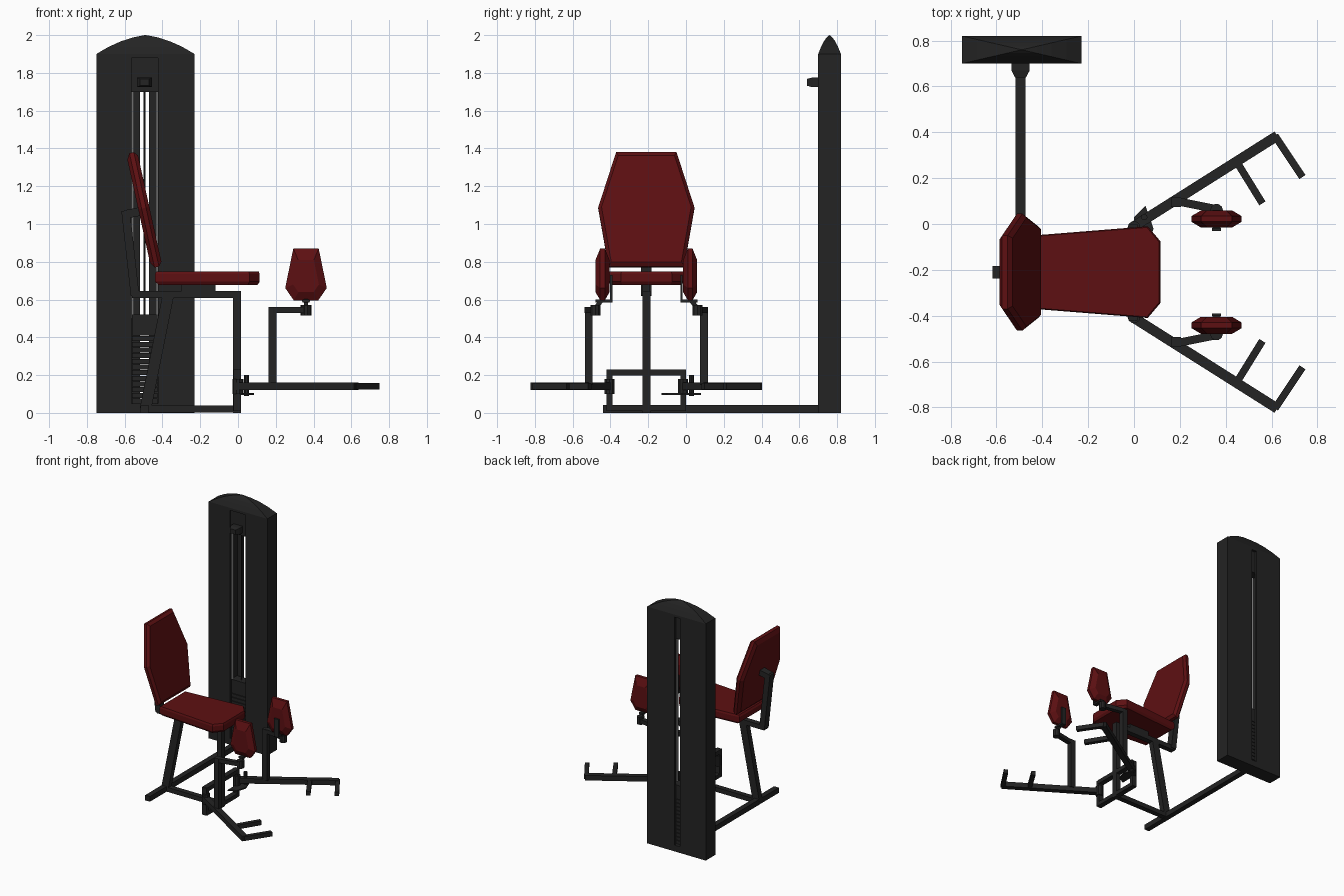
import bpy, bmesh, math
from mathutils import Vector as V

if "Cube" in bpy.data.objects:
    bpy.data.objects.remove(bpy.data.objects["Cube"])

def material(name, rgb):
    m = bpy.data.materials.new(name)
    m.diffuse_color = (*rgb, 1)
    m.use_nodes = True
    m.node_tree.nodes["Principled BSDF"].inputs["Base Color"].default_value = m.diffuse_color
    return m

BLACK = material("black_steel", (0.017, 0.017, 0.017))
RED = material("dark_red_vinyl", (0.11, 0.005, 0.006))
CHROME = material("pale_chrome", (0.6, 0.6, 0.6))
CY = -0.21      # symmetry plane of the seat unit
TX = -0.49      # centre of the weight tower


def loft(name, rings, mat):
    """Join equal point rings with quads and cap both ends."""
    bm = bmesh.new()
    rows = [[bm.verts.new(p) for p in r] for r in rings]
    n = len(rows[0])
    for a, b in zip(rows, rows[1:]):
        for i in range(n):
            j = (i + 1) % n
            bm.faces.new((a[i], a[j], b[j], b[i]))
    bm.faces.new(rows[0])
    bm.faces.new(rows[-1])
    bmesh.ops.recalc_face_normals(bm, faces=bm.faces)
    me = bpy.data.meshes.new(name)
    bm.to_mesh(me)
    bm.free()
    me.materials.append(mat)
    ob = bpy.data.objects.new(name, me)
    bpy.context.collection.objects.link(ob)
    return ob


def box(name, x0, x1, y0, y1, z0, z1, mat=BLACK):
    return loft(name, [[(x0, y0, z), (x1, y0, z), (x1, y1, z), (x0, y1, z)] for z in (z0, z1)], mat)


def bar(name, p, q, w=0.042, h=0.042, mat=BLACK):
    """Rectangular tube between two points."""
    p, q = V(p), V(q)
    d = (q - p).normalized()
    side = V((0, 1, 0)) if abs(d.z) > 0.7 else d.cross(V((0, 0, 1))).normalized()
    up = side.cross(d)
    corners = [side * (a * w / 2) + up * (b * h / 2) for a, b in ((-1, -1), (1, -1), (1, 1), (-1, 1))]
    return loft(name, [[e + c for c in corners] for e in (p, q)], mat)


def rod(name, x, y, z0, z1, r, mat=BLACK, n=10):
    ring = [(x + r * math.cos(2 * math.pi * i / n), y + r * math.sin(2 * math.pi * i / n)) for i in range(n)]
    return loft(name, [[(a, b, z) for a, b in ring] for z in (z0, z1)], mat)


def cushion(name, outline, origin, u, v, layers, mat=RED):
    """Outline in the u/v plane, stacked along the normal with a scale per layer."""
    u, v, o = V(u).normalized(), V(v).normalized(), V(origin)
    nrm = u.cross(v)
    cu = sum(p[0] for p in outline) / len(outline)
    cv = sum(p[1] for p in outline) / len(outline)
    return loft(name, [[o + u * (cu + (a - cu) * s) + v * (cv + (b - cv) * s) + nrm * t
                        for a, b in outline] for t, s in layers], mat)


# weight tower shell with open front channel and narrow back slot
box("tower_left_side", TX - 0.26, TX - 0.073, 0.70, 0.82, 0, 1.9)
box("tower_right_side", TX + 0.067, TX + 0.26, 0.70, 0.82, 0, 1.9)
box("tower_back_left", TX - 0.073, TX - 0.029, 0.80, 0.82, 0.05, 1.88)
box("tower_back_right", TX + 0.019, TX + 0.067, 0.80, 0.82, 0.05, 1.88)
box("tower_bottom", TX - 0.073, TX + 0.067, 0.70, 0.82, 0, 0.05)
box("tower_top", TX - 0.073, TX + 0.067, 0.70, 0.82, 1.88, 1.9)
box("tower_head_block", TX - 0.073, TX + 0.067, 0.71, 0.80, 1.70, 1.88)

# curved cap rising to a point
cap = []
for s, z in ((1, 1.9), (0.75, 1.938), (0.5, 1.967), (0.25, 1.988), (0.01, 2.0)):
    a, b = 0.26 * s, 0.06 * s
    cap.append([(TX + i * a, 0.76 + j * b, z) for i, j in ((-1, -1), (1, -1), (1, 1), (-1, 1))])
loft("tower_cap", cap, BLACK)

# pulley housing at the top
loft("pulley_housing", [[(TX - 0.005 + i * w, y, 1.75 + k * h) for i, k in ((-1, -1), (1, -1), (1, 1), (-1, 1))]
                        for y, w, h in ((0.64, 0.024, 0.018), (0.67, 0.04, 0.026), (0.71, 0.04, 0.026))], BLACK)

# weight stack, guide rods and cable
box("stack_top_weight", TX - 0.07, TX + 0.064, 0.715, 0.79, 0.41, 0.52)
for i in range(12):
    z = 0.05 + i * 0.03
    box("weight_plate", TX - 0.07, TX + 0.064, 0.715, 0.79, z, z + 0.026)
for x in (TX - 0.067, TX + 0.061):
    rod("guide_rod", x, 0.725, 0.5, 1.71, 0.006, CHROME)
rod("lift_cable", TX - 0.005, 0.75, 0.5, 1.71, 0.004, BLACK, 6)

# floor frame, front post, seat rail and rear leg
bar("floor_cross_beam", (-0.495, -0.44, 0.021), (-0.495, 0.71, 0.021))
bar("floor_long_beam", (-0.475, CY, 0.02), (0, CY, 0.02), 0.042, 0.036)
bar("front_post", (-0.005, CY, 0.0), (-0.005, CY, 0.645))
bar("seat_rail", (-0.56, CY, 0.627), (0.016, CY, 0.627), 0.042, 0.037)
bar("rear_leg", (-0.49, CY, 0.02), (-0.37, CY, 0.62), 0.042, 0.06)
bar("seat_mount", (-0.30, CY, 0.66), (-0.12, CY, 0.66), 0.04, 0.04)

# backrest support
bar("back_support", (-0.545, CY, 0.62), (-0.595, CY, 1.07), 0.055, 0.045)
bar("back_bracket", (-0.60, CY, 1.05), (-0.50, CY, 1.07), 0.055, 0.045)

# seat cushion
cushion("seat", [(-0.44, -0.16), (0.06, -0.20), (0.115, -0.135), (0.115, 0.135), (0.06, 0.20), (-0.44, 0.16)],
        (0, CY, 0), (1, 0, 0), (0, 1, 0), ((0.677, 0.94), (0.695, 1), (0.735, 1), (0.749, 0.975)))

# backrest cushion, leaning backwards
cushion("backrest", [(-0.20, 0), (0.20, 0), (0.255, 0.32), (0.16, 0.62), (-0.16, 0.62), (-0.255, 0.32)],
        (-0.43, CY, 0.772), (0, 1, 0), (-0.133, 0, 0.605),
        ((-0.03, 0.90), (-0.012, 1), (0.012, 1), (0.03, 0.93)))

# hinge frame across the front
for z in (0.025, 0.215):
    bar("hinge_cross_bar", (-0.005, CY - 0.2, z), (-0.005, CY + 0.2, z), 0.042, 0.032)

# adjuster plate beside the far hinge
plate = [(0, -0.13), (0.06, -0.10), (0.085, -0.02), (0.05, 0.08), (0.0, 0.03)]
loft("adjuster_plate", [[(x, y, z) for x, y in plate] for z in (0.095, 0.104)], BLACK)
rod("adjuster_pin", 0.045, 0.03, 0.09, 0.2, 0.014)

# swinging legs with foot pegs and knee pads, mirrored about the seat plane
for s, side in ((1, "far"), (-1, "near")):
    def P(x, y, z):
        return (x, CY + s * (y - CY), z)
    hx, hy, _ = P(-0.005, -0.015, 0)
    bar(side + "_hinge_post", (hx, hy, 0.01), (hx, hy, 0.23), 0.03, 0.04)
    rod(side + "_hinge_sleeve", 0.0, hy, 0.10, 0.18, 0.028)
    bar(side + "_swing_arm", P(0.0, -0.01, 0.14), P(0.625, 0.385, 0.14), 0.044, 0.04)
    bar(side + "_outer_peg", P(0.615, 0.385, 0.14), P(0.735, 0.205, 0.14), 0.032, 0.034)
    bar(side + "_inner_peg", P(0.455, 0.26, 0.14), P(0.56, 0.09, 0.14), 0.032, 0.034)
    bar(side + "_pad_post", P(0.183, 0.095, 0.15), P(0.183, 0.095, 0.56), 0.042, 0.042)
    bar(side + "_pad_arm", P(0.183, 0.10, 0.545), P(0.36, 0.065, 0.545), 0.035, 0.032)
    px, py, _ = P(0.36, 0.06, 0)
    rod(side + "_pad_pivot", px, py, 0.515, 0.572, 0.028)
    bar(side + "_pad_stem", P(0.36, 0.055, 0.56), P(0.36, 0.02, 0.605), 0.03, 0.03)
    bar(side + "_pad_foot", P(0.36, 0.06, 0.592), P(0.36, -0.03, 0.592), 0.035, 0.014)
    bar(side + "_pad_plate", P(0.36, -0.024, 0.59), P(0.36, -0.024, 0.73), 0.012, 0.04)
    cushion(side + "_knee_pad", [(-0.065, 0), (0.065, 0), (0.11, 0.065), (0.067, 0.275), (-0.067, 0.275), (-0.11, 0.065)],
            P(0.36, 0.022, 0.596), (1, 0, 0), (0, 0, 1),
            ((-0.037, 0.62), (-0.012, 1), (0.012, 1), (0.037, 0.62)))
